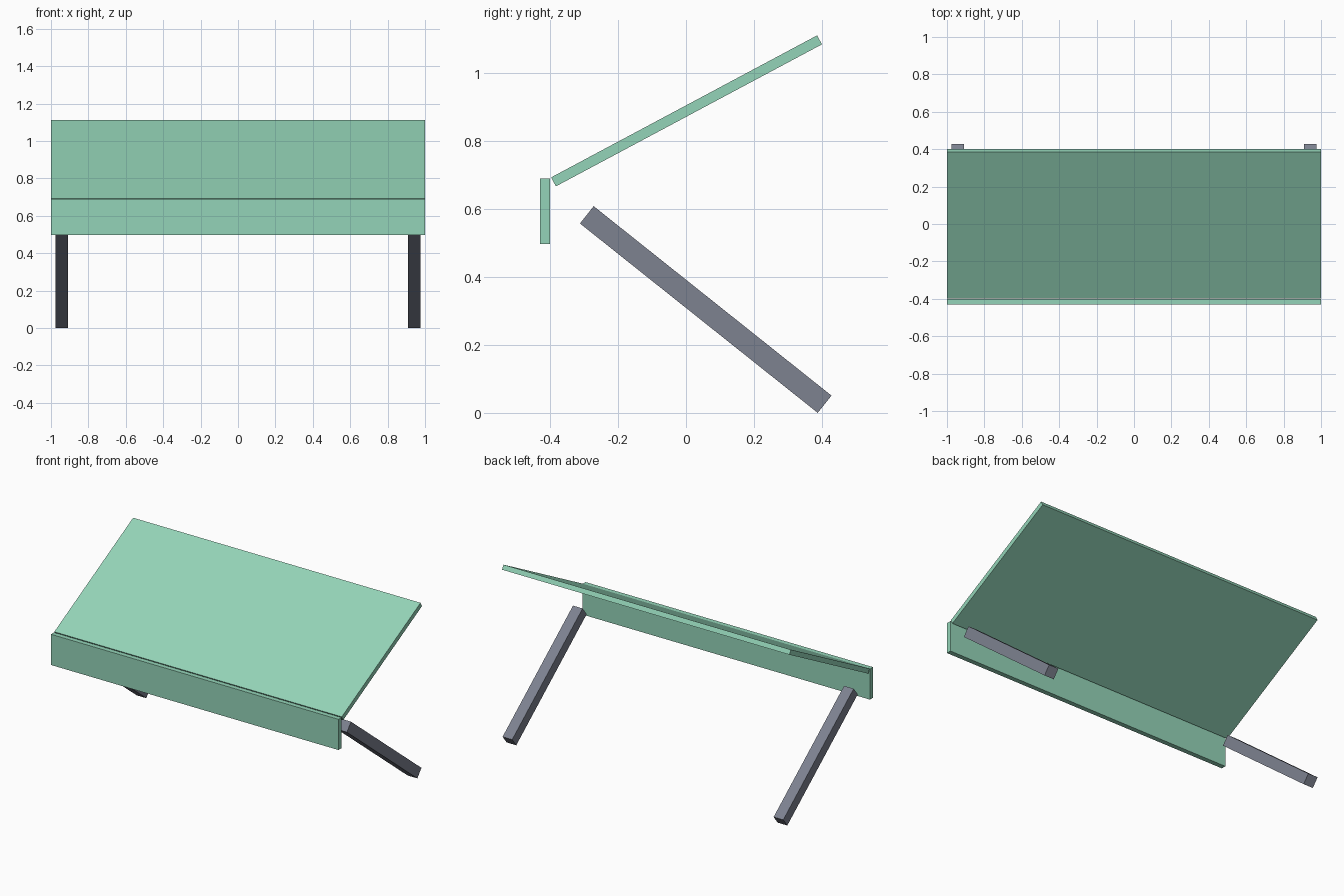
import bpy
from mathutils import Vector

default = bpy.data.objects.get("Cube")
if default:
    bpy.data.objects.remove(default, do_unlink=True)


def make_material(name, color):
    mat = bpy.data.materials.new(name)
    mat.use_nodes = True
    mat.diffuse_color = color
    mat.node_tree.nodes["Principled BSDF"].inputs["Base Color"].default_value = color
    return mat


def beam(name, x, start, end, width, thickness, mat):
    """Box running between two (y, z) points, with its width along x."""
    a, b = Vector((x, *start)), Vector((x, *end))
    along = b - a
    bpy.ops.mesh.primitive_cube_add(size=1, location=(a + b) / 2)
    obj = bpy.context.object
    obj.name = name
    obj.scale = (width, along.length, thickness)
    obj.rotation_euler.x = Vector((along.y, along.z)).angle_signed(Vector((1, 0)))
    bpy.ops.object.transform_apply(location=False, rotation=True, scale=True)
    obj.data.materials.append(mat)
    return obj


green = make_material("mint green", (0.296, 0.658, 0.479, 1))
grey = make_material("slate grey", (0.205, 0.223, 0.279, 1))

# Sloping top and upright front panel
beam("table_top", 0, (-0.390, 0.680), (0.393, 1.098), 2, 0.03, green)
beam("front_panel", 0, (-0.415, 0.497), (-0.415, 0.690), 2, 0.03, green)

# Slanted legs, one at each end
for side, sign in (("left", 1), ("right", -1)):
    beam(side + "_leg", sign * 0.943, (-0.292, 0.583), (0.408, 0.0255), 0.067, 0.065, grey)
